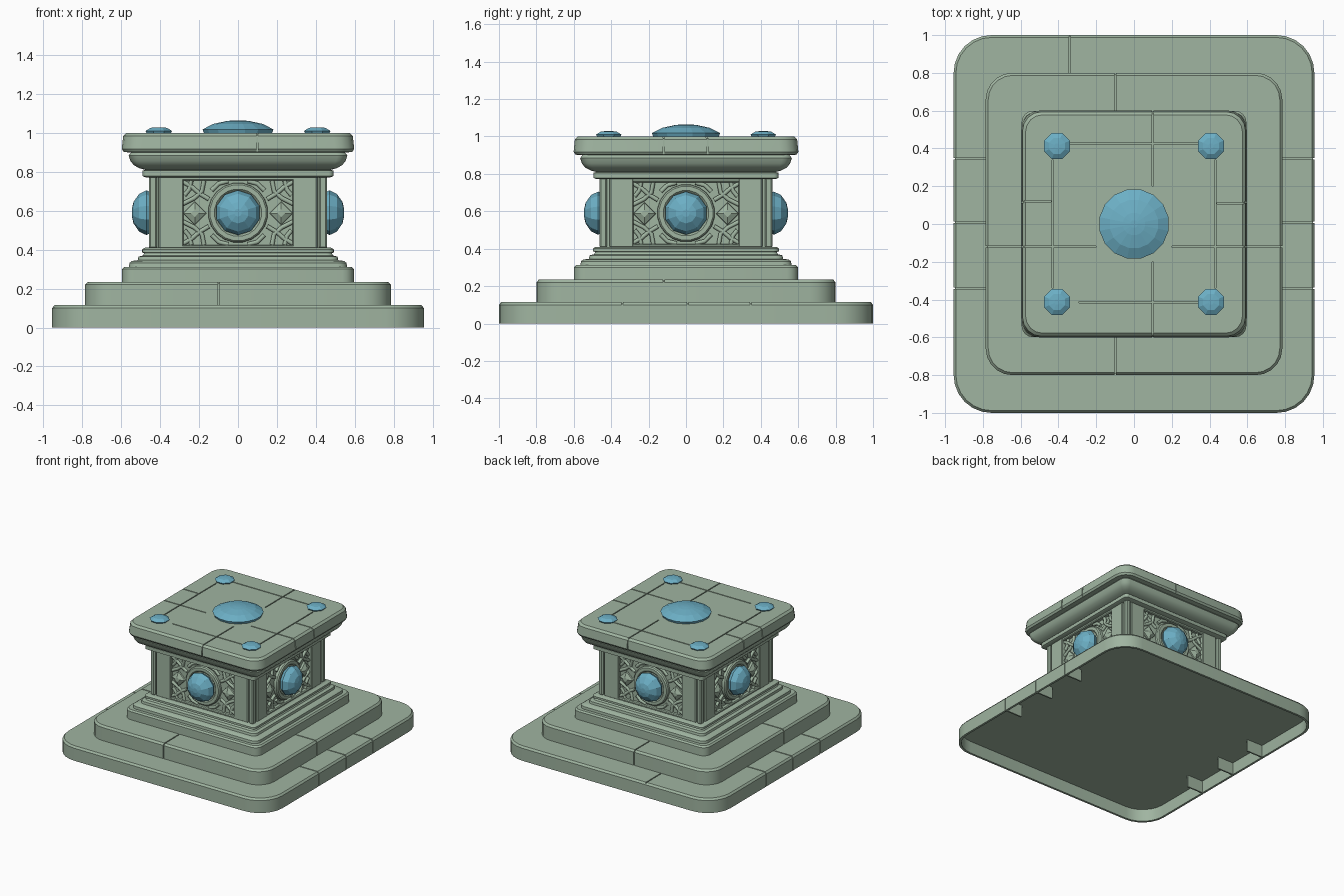
import bpy, bmesh, math
from mathutils import Matrix, Vector

if "Cube" in bpy.data.objects:
    bpy.data.objects.remove(bpy.data.objects["Cube"])


def material(name, rgb):
    m = bpy.data.materials.new(name)
    m.diffuse_color = (*rgb, 1)
    m.use_nodes = True
    m.node_tree.nodes["Principled BSDF"].inputs["Base Color"].default_value = m.diffuse_color
    return m


STONE = material("sage_stone", (0.35, 0.46, 0.355))
GEM = material("blue_gem", (0.15, 0.43, 0.56))


def finish(name, bm, mat, smooth=None, bevel=0):
    bmesh.ops.recalc_face_normals(bm, faces=bm.faces)
    me = bpy.data.meshes.new(name)
    bm.to_mesh(me)
    bm.free()
    me.materials.append(mat)
    ob = bpy.data.objects.new(name, me)
    bpy.context.collection.objects.link(ob)
    if bevel:
        mod = ob.modifiers.new("worn_edges", 'BEVEL')
        mod.width, mod.segments = bevel, 1
    if smooth:
        activate(ob)
        bpy.ops.object.shade_smooth_by_angle(angle=math.radians(smooth))
    return ob


def activate(ob):
    bpy.ops.object.select_all(action='DESELECT')
    ob.select_set(True)
    bpy.context.view_layer.objects.active = ob


def bridge(bm, rings):
    n = len(rings[0])
    for a, b in zip(rings, rings[1:]):
        for i in range(n):
            j = (i + 1) % n
            bm.faces.new((a[i], a[j], b[j], b[i]))


def loft(levels, seg=5):
    """Closed stack of rounded rectangles: (half x, half y, corner radius, z)."""
    bm = bmesh.new()
    rings = []
    for hx, hy, r, z in levels:
        ring = []
        for q, (sx, sy) in enumerate(((1, 1), (-1, 1), (-1, -1), (1, -1))):
            for k in range(seg + 1):
                a = (q + k / seg) * math.pi / 2
                ring.append(bm.verts.new((sx * (hx - r) + r * math.cos(a),
                                          sy * (hy - r) + r * math.sin(a), z)))
        rings.append(ring)
    bridge(bm, rings)
    bm.faces.new(rings[0])
    bm.faces.new(rings[-1])
    return bm


def lathe(bm, profile, n, mat=Matrix(), turn=0.5):
    """Facetted round part about local z; profile of (radius, height), capped."""
    rings = [[bm.verts.new(mat @ Vector((r * math.cos((i + turn) * math.tau / n),
                                         r * math.sin((i + turn) * math.tau / n), h)))
              for i in range(n)] for r, h in profile]
    bridge(bm, rings)
    bm.faces.new(rings[0])
    bm.faces.new(rings[-1])


def box(bm, x0, x1, y0, y1, z0, z1, mat=Matrix()):
    m = (mat @ Matrix.Translation(((x0 + x1) / 2, (y0 + y1) / 2, (z0 + z1) / 2))
         @ Matrix.Diagonal((x1 - x0, y1 - y0, z1 - z0, 1)))
    bmesh.ops.create_cube(bm, size=1, matrix=m)


def carve(ob, boxes):
    """Cut thin block seams into a slab."""
    bm = bmesh.new()
    for b in boxes:
        box(bm, *b)
    cutter = finish("seam_cutter", bm, STONE)
    cutter.hide_render = True
    mod = ob.modifiers.new("seams", 'BOOLEAN')
    mod.object, mod.operation, mod.solver = cutter, 'DIFFERENCE', 'EXACT'
    mod.use_self = True
    activate(ob)
    bpy.ops.object.modifier_apply(modifier=mod.name)
    bpy.data.objects.remove(cutter)


W, D = 0.004, 0.008  # seam half width and depth


def seam_x(y, x0, x1, top):  # top seam running along x
    return (x0, x1, y - W, y + W, top - D, top + 0.02)


def seam_y(x, y0, y1, top):  # top seam running along y
    return (x - W, x + W, y0, y1, top - D, top + 0.02)


# Bottom slab, hollow underneath
base = finish("bottom_slab", loft([
    (.938, .983, .19, .098), (.938, .983, .19, 0), (.955, 1, .2, 0),
    (.955, 1, .2, .1), (.943, .988, .19, .115)], 6), STONE, 30)
cuts = []
for y in (.345, .01, -.34):
    for s in (-1, 1):
        cuts.append(seam_x(y, *sorted((s * .7, s * 1.1)), .115))
        cuts.append((*sorted((s * .947, s * 1.1)), y - W, y + W, -.05, .12))
cuts.append(seam_y(-.34, .7, 1.1, .115))
carve(base, cuts)

# Block joints seen inside the hollow slab
bm = bmesh.new()
for y in (.345, .01, -.34):
    for s in (-1, 1):
        box(bm, *sorted((s * .80, s * .945)), y - .006, y + .006, .002, .104)
finish("inner_joints", bm, STONE)

# Middle slab
mid = finish("middle_slab", loft([
    (.785, .8, .14, .105), (.785, .8, .14, .22), (.772, .787, .13, .235)]), STONE, 30)
cuts = []
for s in (-1, 1):
    cuts.append(seam_y(-.1, *sorted((s * .5, s * .95)), .235))
    cuts.append((-.1 - W, -.1 + W, *sorted((s * .792, s * .95)), .05, .24))
    cuts.append(seam_x(-.12, *sorted((s * .5, s * .95)), .235))
    cuts.append((*sorted((s * .777, s * .95)), -.12 - W, -.12 + W, .05, .24))
carve(mid, cuts)


def square_stack(name, rows, angle=30):
    return finish(name, loft([(h, h + .004, r, z) for h, r, z in rows], 4), STONE, angle)


# Stepped foot moulding
square_stack("foot_moulding", [
    (.595, .06, .23), (.595, .06, .3), (.585, .055, .312), (.56, .05, .312),
    (.558, .05, .332), (.545, .05, .342), (.515, .04, .346), (.512, .04, .364),
    (.488, .03, .37), (.482, .03, .382), (.492, .03, .386), (.492, .03, .402),
    (.478, .03, .41)])

# Pedestal core, and cornice flaring outward
square_stack("pedestal_core", [(.425, .01, .4), (.425, .01, .79)])
square_stack("cornice", [
    (.475, .02, .772), (.49, .025, .778), (.49, .025, .806), (.475, .025, .81),
    (.505, .03, .818), (.535, .04, .834), (.553, .05, .856), (.562, .05, .885),
    (.545, .05, .905)], 35)

# Cap stone with block seams
cap = square_stack("cap_stone", [
    (.565, .08, .9), (.587, .09, .903), (.597, .1, .918), (.59, .1, .985), (.574, .09, 1)])
cuts = [seam_y(-.43, -.34, .34, 1), seam_y(.43, -.34, .34, 1),
        seam_x(.425, -.36, .36, 1), seam_x(-.415, -.29, .35, 1),
        seam_x(.12, -.7, -.44, 1), seam_x(.11, .44, .7, 1)]
for s in (-1, 1):
    cuts.append(seam_y(.1, *sorted((s * .2, s * .7)), 1))
    cuts.append((.1 - W, .1 + W, *sorted((s * .59, s * .7)), .88, 1.01))
    cuts.append(seam_x(-.12, *sorted((s * .2, s * .7)), 1))
    for y in (-.12, .115):
        cuts.append((*sorted((s * .586, s * .7)), y - W, y + W, .88, 1.01))
carve(cap, cuts)

# Corner posts
bm = bmesh.new()
for sx in (-1, 1):
    for sy in (-1, 1):
        box(bm, sx * .437 - .02, sx * .437 + .02, sy * .442 - .02, sy * .442 + .02, .405, .78)
finish("corner_posts", bm, STONE, bevel=.008)

# Four sides: frame, ring, diamonds, scrolls and gem (local x, up, outward)
frame, ring, diamonds, gems = (bmesh.new() for _ in range(4))
curve = bpy.data.curves.new("panel_scrolls", 'CURVE')
curve.dimensions = '3D'
curve.bevel_depth, curve.bevel_resolution = .013, 1
curve.use_fill_caps = True
STROKES = [[(.285, .045), (.225, .075), (.185, .11), (.175, .165)],
           [(.285, .16), (.24, .135), (.2, .1), (.15, .07)],
           [(.275, .09), (.25, .12), (.24, .165)],
           [(.05, .163), (.1, .15), (.135, .115)]]
for k in range(4):
    M = (Matrix.Rotation(k * math.pi / 2, 4, 'Z') @ Matrix.Translation((0, 0, .59))
         @ Matrix.Rotation(math.pi / 2, 4, 'X'))
    for s in (-1, 1):
        box(frame, *sorted((s * .28, s * .408)), -.185, .19, .41, .457, M)
        lathe(diamonds, [(.062, .42), (.058, .44), (.02, .456)], 4,
              M @ Matrix.Translation((s * .222, -.003, 0)), 0)
        for v in (-1, 1):
            for pts in STROKES:
                sp = curve.splines.new('POLY')
                sp.points.add(len(pts) - 1)
                for p, (a, b) in zip(sp.points, pts):
                    p.co = (*(M @ Vector((s * a, v * b, .431))), 1)
    box(frame, -.29, .29, .165, .19, .41, .455, M)
    box(frame, -.29, .29, -.185, -.165, .41, .455, M)
    lathe(ring, [(.155, .42), (.153, .446), (.145, .455), (.122, .455), (.112, .445)], 20, M)
    lathe(gems, [(.095, .43), (.115, .47), (.097, .508), (.055, .537), (.02, .545)], 10, M)
finish("panel_frames", frame, STONE, bevel=.006)
finish("gem_rings", ring, STONE, 30)
finish("panel_diamonds", diamonds, STONE)
finish("side_gems", gems, GEM)
scrolls = bpy.data.objects.new("panel_scrolls", curve)
bpy.context.collection.objects.link(scrolls)
curve.materials.append(STONE)
activate(scrolls)
bpy.ops.object.convert(target='MESH')

# Gems on the cap
bm = bmesh.new()
lathe(bm, [(.175, .99), (.186, 1.018), (.13, 1.046), (.06, 1.061), (.02, 1.065)], 16)
finish("top_gem", bm, GEM)
bm = bmesh.new()
for sx in (-1, 1):
    for sy in (-1, 1):
        lathe(bm, [(.062, .99), (.074, 1.01), (.046, 1.026), (.015, 1.029)], 8,
              Matrix.Translation((sx * .407, sy * .413, 0)))
finish("corner_gems", bm, GEM)
